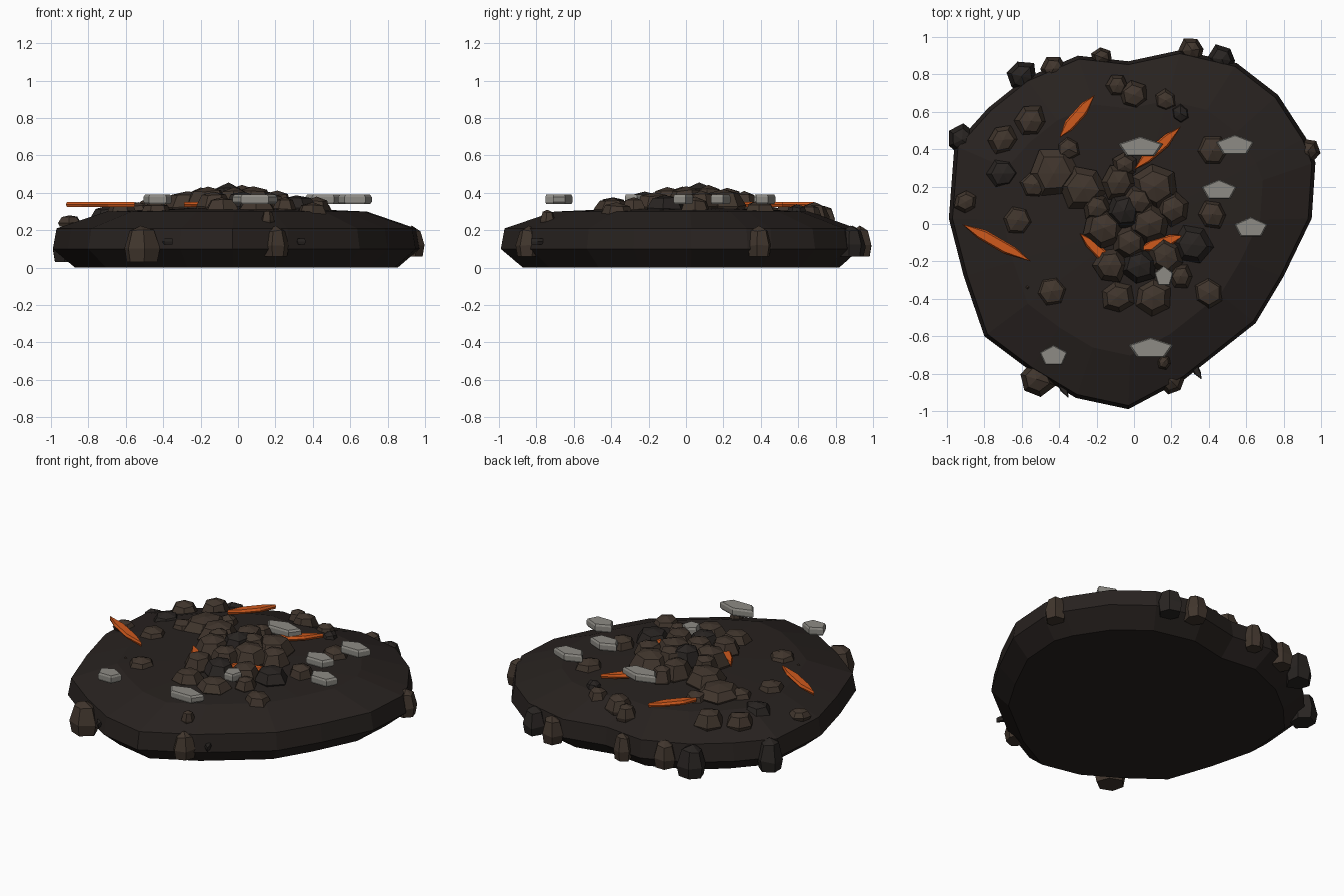
import bpy, bmesh, math, random
from math import sin, cos, pi

random.seed(4)


def material(name, rgb):
    m = bpy.data.materials.new(name)
    m.diffuse_color = (*rgb, 1)
    return m


SOIL = material("soil", (0.021, 0.016, 0.014))
ROCK = material("rock", (0.052, 0.036, 0.026))
DARK = material("dark_rock", (0.022, 0.018, 0.016))
RUST = material("orange", (0.62, 0.10, 0.012))
STONE = material("pale_stone", (0.27, 0.26, 0.235))


def loft(name, rings, mat, apex=None):
    """Skin a stack of equal-length rings; close with caps or an apex point."""
    bm = bmesh.new()
    rows = [[bm.verts.new(p) for p in ring] for ring in rings]
    n = len(rows[0])
    for a, b in zip(rows, rows[1:]):
        for i in range(n):
            j = (i + 1) % n
            bm.faces.new((a[i], a[j], b[j], b[i]))
    bm.faces.new(rows[0][::-1])
    if apex:
        tip = bm.verts.new(apex)
        for i in range(n):
            bm.faces.new((rows[-1][i], rows[-1][(i + 1) % n], tip))
    else:
        bm.faces.new(rows[-1])
    bmesh.ops.recalc_face_normals(bm, faces=bm.faces)
    mesh = bpy.data.meshes.new(name)
    bm.to_mesh(mesh)
    bm.free()
    mesh.materials.append(mat)
    obj = bpy.data.objects.new(name, mesh)
    bpy.context.collection.objects.link(obj)
    return obj


def rock(name, x, y, z0, z1, r, mat=ROCK, n=6):
    """Rough faceted boulder between heights z0 and z1."""
    turn = random.uniform(0, pi)
    wob = [random.uniform(0.88, 1.1) for _ in range(n)]
    rings = []
    for t, s in ((0, 0.85), (0.35, 1.0), (0.85, 0.68)):
        rings.append([(x + r * s * wob[i] * cos(turn + 2 * pi * i / n),
                       y + r * s * wob[i] * sin(turn + 2 * pi * i / n),
                       z0 + (z1 - z0) * (t + random.uniform(-.04, .04) * (t > 0)))
                      for i in range(n)])
    return loft(name, rings, mat, (x, y, z1))


def shard(name, a, b, z, width, thick, mat):
    """Flat splinter running from a to b."""
    dx, dy = b[0] - a[0], b[1] - a[1]
    l = math.hypot(dx, dy)
    nx, ny = -dy / l * width / 2, dx / l * width / 2
    shape = ((0, 0), (0.25, -0.8), (0.65, -1), (1, 0), (0.75, 0.8), (0.3, 1))
    rings = []
    for h, s in ((-0.5, 0.7), (0, 1.0), (0.5, 0.7)):
        rings.append([(a[0] + dx * (.5 + (t - .5) * (0.9 + 0.1 * s)) + nx * u * s,
                       a[1] + dy * (.5 + (t - .5) * (0.9 + 0.1 * s)) + ny * u * s,
                       z + h * thick) for t, u in shape])
    return loft(name, rings, mat)


# Mound base: irregular outline lofted through scaled rings
outline = [(-0.03, -0.99), (0.27, -0.83), (0.65, -0.53), (0.80, -0.28), (0.95, 0.03),
           (0.97, 0.33), (0.92, 0.46), (0.77, 0.69), (0.55, 0.86), (0.25, 0.93),
           (-0.03, 0.87), (-0.30, 0.90), (-0.58, 0.78), (-0.78, 0.62), (-0.96, 0.42),
           (-0.99, 0.03), (-0.91, -0.28), (-0.80, -0.60), (-0.56, -0.78), (-0.31, -0.93)]
loft("ground_mound", [[(x * s, y * s, z) for x, y in outline]
                      for z, s in ((0, 0.88), (0.10, 1.0), (0.21, 0.98), (0.30, 0.71))],
     SOIL, (0, 0, 0.33))

# Boulders around the rim
for i, (x, y, r) in enumerate([(-0.52, -0.83, .10), (0.20, -0.84, .075), (0.93, 0.39, .07),
                               (0.31, 0.93, .07), (0.47, 0.88, .08), (-0.17, 0.89, .06),
                               (-0.43, 0.83, .07), (-0.60, 0.79, .09), (-0.92, 0.45, .085)]):
    rock(f"rim_rock_{i}", x, y, 0.03 if r > .08 else 0.06, 0.225, r,
         DARK if i in (4, 7, 8) else ROCK)

# Scattered boulders on the slope
for i, (x, y, r, top) in enumerate([
        (-0.35, 0.40, .075, .36), (-0.55, 0.55, .09, .35), (-0.70, 0.45, .085, .33),
        (-0.70, 0.27, .09, .33), (-0.53, 0.21, .09, .35), (-0.62, 0.02, .10, .35),
        (-0.90, 0.12, .065, .28), (-0.09, 0.74, .06, .33), (0.0, 0.69, .08, .35),
        (0.17, 0.66, .07, .34), (0.25, 0.59, .06, .34), (0.42, 0.39, .10, .36),
        (0.42, 0.05, .09, .38), (0.40, -0.37, .10, .35), (-0.44, -0.36, .10, .35),
        (-0.57, -0.34, .02, .31), (0.16, -0.74, .04, .31)]):
    rock(f"scattered_rock_{i}", x, y, 0.22, top, r, DARK if i in (3, 10) else ROCK)

# Central rubble heap, highest in the middle
heap = [(-0.43, 0.27, .14), (-0.27, 0.19, .13), (0.11, 0.20, .13), (-0.08, 0.22, .10),
        (-0.05, 0.07, .10), (0.08, 0.00, .11), (0.31, -0.11, .11), (-0.16, -0.02, .11),
        (-0.02, -0.10, .10), (-0.13, -0.22, .10), (0.03, -0.22, .10), (0.17, -0.17, .10),
        (-0.09, -0.39, .09), (0.10, -0.39, .10), (0.25, -0.28, .07), (0.21, 0.08, .09),
        (-0.05, 0.31, .07), (-0.20, 0.09, .08), (0.02, 0.12, .09)]
for i, (x, y, r) in enumerate(heap):
    d = math.hypot(x + 0.04, y - 0.05)
    rock(f"heap_rock_{i}", x, y, 0.28, 0.46 - 0.19 * d, r, DARK if i in (4, 6, 10) else ROCK)

# Orange splinters
for i, (a, b) in enumerate([((-0.92, 0.0), (-0.55, -0.20)), ((-0.40, 0.46), (-0.21, 0.69)),
                            ((0.0, 0.29), (0.25, 0.52)), ((-0.29, -0.05), (-0.08, -0.25)),
                            ((0.02, -0.14), (0.27, -0.06))]):
    shard(f"orange_splinter_{i}", a, b, 0.338, 0.065, 0.028, RUST)

# Dark twigs poking out of the front rim
shard("twig_left", (-0.42, -0.80), (-0.35, -0.93), 0.14, 0.04, 0.03, DARK)
shard("twig_right", (0.30, -0.72), (0.36, -0.83), 0.14, 0.04, 0.03, DARK)

# Pale five-sided stone chips
for i, (x, y, w) in enumerate([(0.035, 0.41, .24), (0.54, 0.42, .205), (0.455, 0.18, .19),
                               (0.625, -0.02, .18), (0.09, -0.665, .24), (-0.43, -0.705, .15),
                               (0.16, -0.28, .10)]):
    rx, ry = w / 1.9, 0.058
    rings = [[(x + rx * s * cos(pi / 2 + 2 * pi * k / 5),
               y + ry * s * sin(pi / 2 + 2 * pi * k / 5), z) for k in range(5)]
             for z, s in ((0.34, 0.9), (0.352, 1), (0.378, 1), (0.39, 0.9))]
    loft(f"stone_chip_{i}", rings, STONE)
